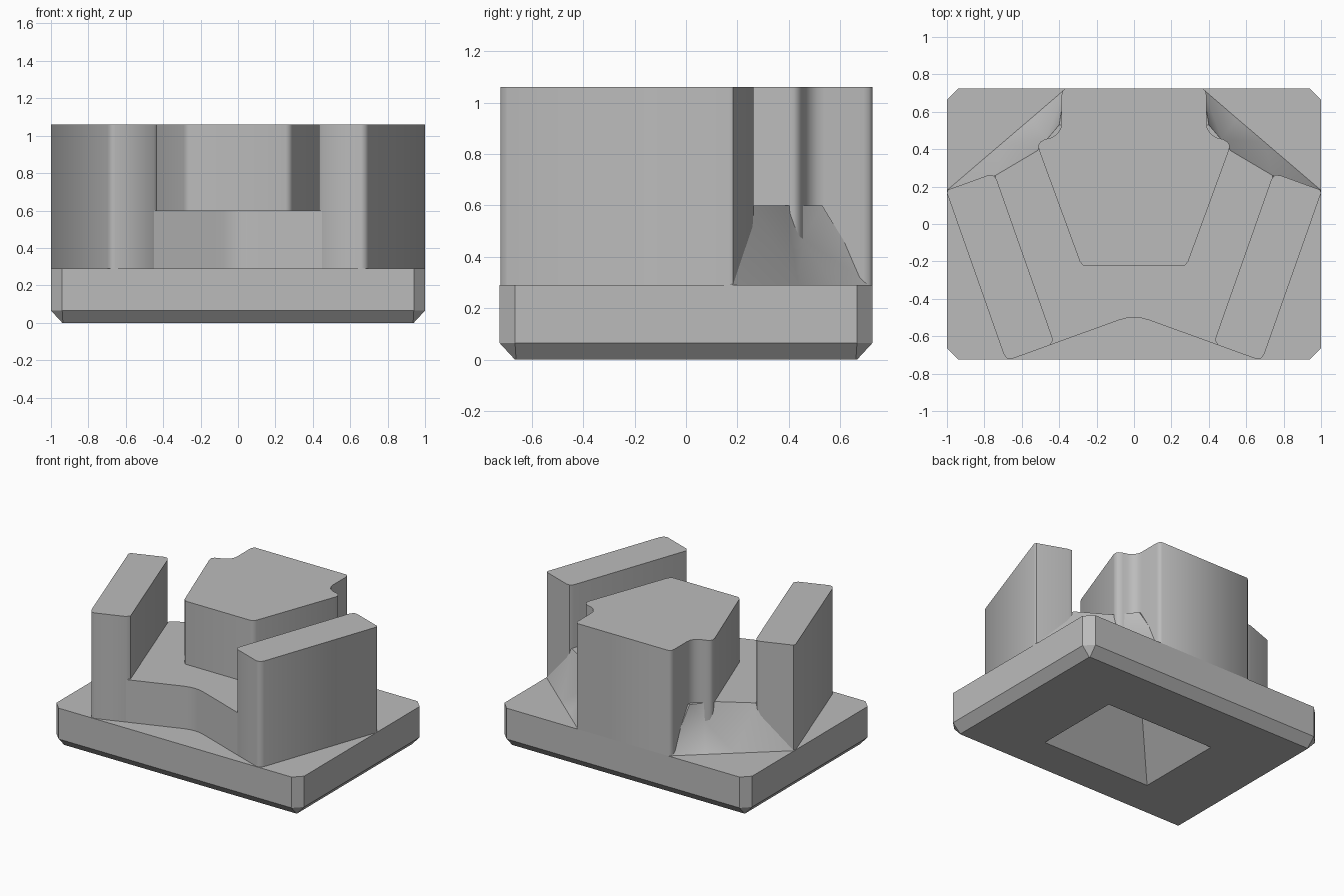
import bpy, bmesh, math

if "Cube" in bpy.data.objects:
    bpy.data.objects.remove(bpy.data.objects["Cube"], do_unlink=True)

grey = bpy.data.materials.new("plain grey")
grey.use_nodes = True
grey.diffuse_color = (0.5, 0.5, 0.5, 1)
grey.node_tree.nodes["Principled BSDF"].inputs["Base Color"].default_value = (0.5, 0.5, 0.5, 1)


def mirror_ring(half):
    """Close a half outline by reflecting it in x (points on the axis stay single)."""
    return half + [(-p[0], *p[1:]) for p in reversed(half) if p[0] > 0]


def at(points, z):
    return [(x, y, z) for x, y in points]


def loft(name, rings, notches=()):
    """Skin equal rings; notched points are left out of the top cap."""
    bm = bmesh.new()
    rows = [[bm.verts.new(p) for p in ring] for ring in rings]
    n = len(rows[0])
    for low, high in zip(rows, rows[1:]):
        for i in range(n):
            j = (i + 1) % n
            bm.faces.new((low[i], low[j], high[j], high[i]))
    top = rows[-1]
    bm.faces.new(rows[0])
    bm.faces.new([v for i, v in enumerate(top) if i not in notches])
    for i in notches:
        bm.faces.new((top[i - 1], top[i], top[i + 1]))
    bmesh.ops.triangulate(bm, faces=[f for f in bm.faces if len(f.verts) == 4])
    bmesh.ops.recalc_face_normals(bm, faces=bm.faces)
    mesh = bpy.data.meshes.new(name)
    bm.to_mesh(mesh)
    bm.free()
    mesh.materials.append(grey)
    obj = bpy.data.objects.new(name, mesh)
    bpy.context.collection.objects.link(obj)
    return obj


def octagon(hx, hy, cut):
    return mirror_ring([(hx - cut, -hy), (hx, cut - hy), (hx, hy - cut), (hx - cut, hy)])


def select(obj):
    bpy.ops.object.select_all(action='DESELECT')
    obj.select_set(True)
    bpy.context.view_layer.objects.active = obj


BASE, FLOOR, TOP = 0.29, 0.6, 1.06

# Base plate with clipped corners and a bevelled underside
plate = octagon(1, 0.725, 0.06)
base = loft("base_plate", [at(octagon(0.94, 0.665, 0.004), 0), at(plate, 0.065), at(plate, BASE)])

# Raised floor with a valley at the front and sloping rear corners
front = [(0, -0.5), (0.04, -0.503), (0.08, -0.514), (0.13, -0.532), (0.65, -0.72), (0.695, -0.69)]
foot = front + [(1, 0.18), (0.7, 0.437), (0.55, 0.565), (0.37, 0.72)]
lip = at(front, FLOOR) + [(0.74, 0.26, FLOOR), (0.52, 0.39, FLOOR),
                          (0.47, 0.455, 0.47), (0.4, 0.53, FLOOR)]
dip = len(front) + 2
floor = loft("raised_floor", [at(mirror_ring(foot), BASE), mirror_ring(lip)],
             (dip, 2 * len(foot) - 1 - dip))

# Central block with notched rear flanks
block_half = [(0.255, -0.225), (0.275, -0.22), (0.29, -0.2), (0.508, 0.395), (0.512, 0.42),
              (0.5, 0.44), (0.475, 0.453), (0.44, 0.462), (0.41, 0.483), (0.392, 0.51),
              (0.387, 0.54), (0.387, 0.69), (0.382, 0.712), (0.367, 0.725)]
block_ring = mirror_ring(block_half)
block = loft("centre_block", [at(block_ring, BASE), at(block_ring, TOP)])

# Splayed side walls
wall_ring = [(0.655, -0.722), (0.68, -0.718), (0.697, -0.695), (1, 0.165), (0.995, 0.183),
             (0.785, 0.259), (0.755, 0.262), (0.735, 0.24), (0.432, -0.62), (0.45, -0.648)]
walls = []
for side, name in ((1, "left_wall"), (-1, "right_wall")):
    ring = [(side * x, y) for x, y in wall_ring]
    walls.append(loft(name, [at(ring, BASE), at(ring, TOP)]))

# Tapered pocket cut up into the underside
def pocket_ring(inset, z):
    x, low, high = 0.44 - inset, -0.39 + inset, 0.265 - inset
    return at([(-x, low), (x, low), (x, high), (-x, high)], z)

cutter = loft("pocket_cutter", [pocket_ring(-0.0415, -0.05), pocket_ring(0.32, 0.385)])
cutter.hide_render = True
for obj in (base, floor, block):
    select(obj)
    mod = obj.modifiers.new("pocket", 'BOOLEAN')
    mod.operation = 'DIFFERENCE'
    mod.solver = 'EXACT'
    mod.object = cutter
    bpy.ops.object.modifier_apply(modifier=mod.name)
bpy.data.objects.remove(cutter, do_unlink=True)

# Soften the rounded corners only
for obj in (floor, block, *walls):
    select(obj)
    bpy.ops.object.shade_smooth_by_angle(angle=math.radians(46))
